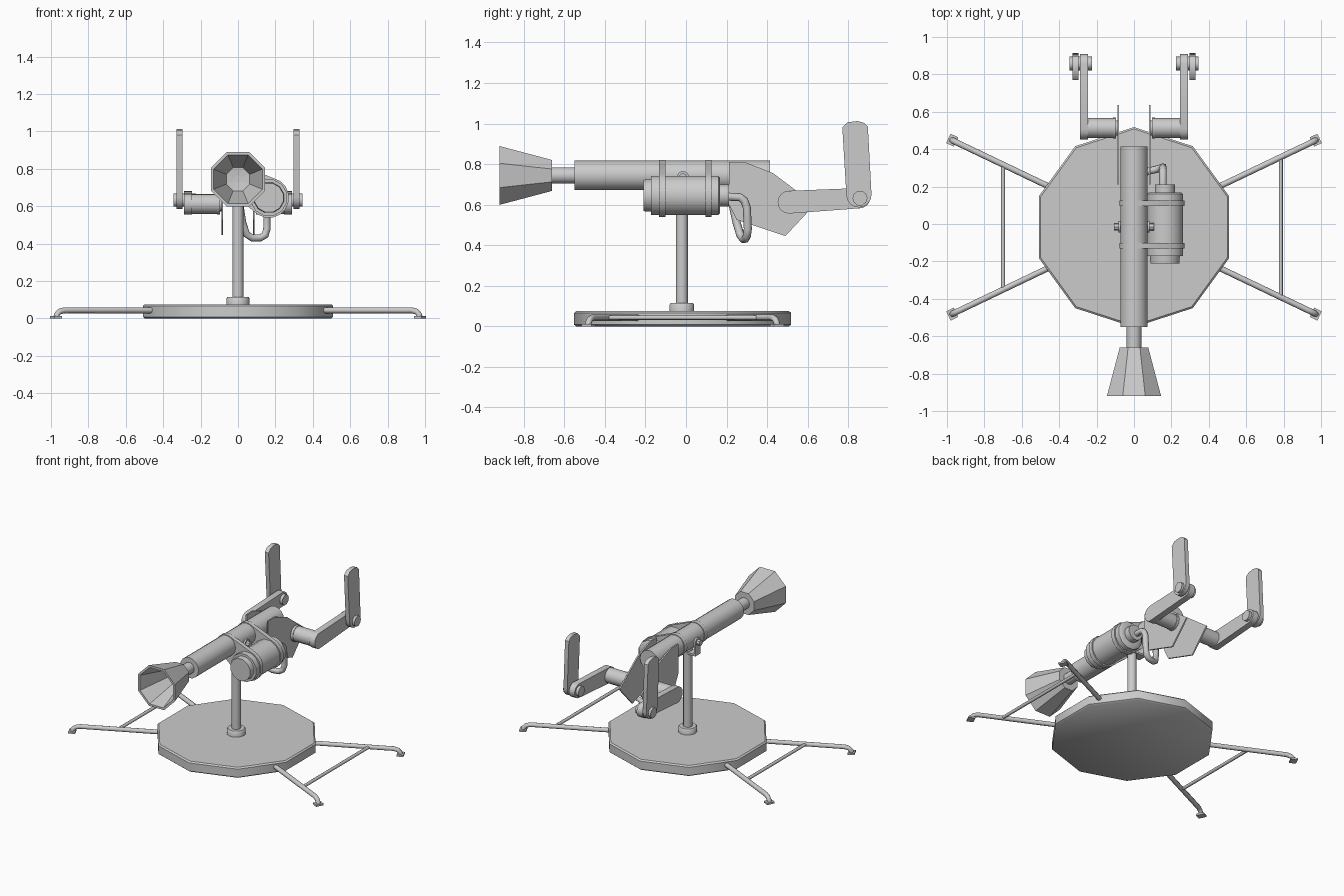
import bpy, bmesh
from math import pi, cos, sin, atan2
from mathutils import Vector

if "Cube" in bpy.data.objects:
    bpy.data.objects.remove(bpy.data.objects["Cube"])


def add_mesh(name, bm, smooth=True):
    bmesh.ops.recalc_face_normals(bm, faces=bm.faces)
    me = bpy.data.meshes.new(name)
    bm.to_mesh(me)
    bm.free()
    ob = bpy.data.objects.new(name, me)
    bpy.context.collection.objects.link(ob)
    if smooth:
        bpy.ops.object.select_all(action='DESELECT')
        bpy.context.view_layer.objects.active = ob
        ob.select_set(True)
        bpy.ops.object.shade_smooth_by_angle(angle=0.7)
    return ob


def lathe(name, axis, centre, profile, n=14, phase=0.0, smooth=True, closed=False):
    """Rings of (position along axis, radius) around an axis; capped unless closed."""
    bm = bmesh.new()
    k = 'xyz'.index(axis)
    rings = []
    for t, r in profile:
        ring = []
        for i in range(n):
            a = phase + 2 * pi * i / n
            p = Vector(centre)
            p[k] = t
            p[(k + 1) % 3] += r * cos(a)
            p[(k + 2) % 3] += r * sin(a)
            ring.append(bm.verts.new(p))
        rings.append(ring)
    pairs = list(zip(rings, rings[1:]))
    if closed:
        pairs.append((rings[-1], rings[0]))
    else:
        bm.faces.new(rings[0])
        bm.faces.new(rings[-1])
    for a, b in pairs:
        for i in range(n):
            j = (i + 1) % n
            bm.faces.new((a[i], a[j], b[j], b[i]))
    return add_mesh(name, bm, smooth)


def slab(name, pts, x0, x1):
    """Extrude a (y, z) outline along x."""
    bm = bmesh.new()
    f = bm.faces.new([bm.verts.new((x0, y, z)) for y, z in pts])
    new = bmesh.ops.extrude_face_region(bm, geom=[f])['geom']
    bmesh.ops.translate(bm, vec=(x1 - x0, 0, 0),
                        verts=[v for v in new if isinstance(v, bmesh.types.BMVert)])
    return add_mesh(name, bm)


def tube(name, pts, r):
    cu = bpy.data.curves.new(name, 'CURVE')
    cu.dimensions = '3D'
    cu.bevel_depth = r
    cu.bevel_resolution = 2
    cu.use_fill_caps = True
    sp = cu.splines.new('POLY')
    sp.points.add(len(pts) - 1)
    for q, p in zip(sp.points, pts):
        q.co = (*p, 1)
    ob = bpy.data.objects.new(name, cu)
    bpy.context.collection.objects.link(ob)
    bpy.ops.object.select_all(action='DESELECT')
    bpy.context.view_layer.objects.active = ob
    ob.select_set(True)
    bpy.ops.object.convert(target='MESH')
    bpy.ops.object.shade_smooth_by_angle(angle=0.9)


def box(name, loc, size, rot=0.0):
    bpy.ops.mesh.primitive_cube_add(size=1, location=loc, rotation=(0, 0, rot))
    ob = bpy.context.object
    ob.name = name
    ob.scale = size


def arc(cy, cz, r, a0, a1, n=8):
    return [(cy + r * cos(a0 + (a1 - a0) * i / n), cz + r * sin(a0 + (a1 - a0) * i / n))
            for i in range(n + 1)]


# Base disc, collar and post
YC = -0.017
lathe('base_disc', 'z', (0, YC, 0),
      [(0, 0.525), (0.008, 0.535), (0.066, 0.535), (0.075, 0.525)], 10, pi / 2)
lathe('post_collar', 'z', (0, -0.02, 0), [(0.07, 0.062), (0.108, 0.062), (0.115, 0.056)])
lathe('post', 'z', (0, -0.02, 0), [(0.07, 0.03), (0.70, 0.03)], 12)

# Splayed legs with bent ends and feet
for sx in (-1, 1):
    for sy in (-1, 1):
        tube('leg', [(sx * x, YC + sy * y, z) for x, y, z in (
            (0.44, 0.21, 0.043), (0.93, 0.444, 0.043), (0.955, 0.456, 0.036),
            (0.969, 0.463, 0.02), (0.972, 0.465, 0.004))], 0.016)
        box('foot', (sx * 0.972, YC + sy * 0.465, 0.006), (0.045, 0.055, 0.012),
            atan2(sy * 0.234, sx * 0.49))
for x, y in ((0.785, 0.375), (-0.70, 0.335)):
    tube('leg_crossbar', [(x, YC - y, 0.043), (x, YC + y, 0.043)], 0.011)

# Barrel, neck and hollow eight-sided flare
BZ = 0.744
lathe('barrel', 'y', (0, 0, BZ), [(-0.55, 0.073), (0.415, 0.073)], 16)
lathe('barrel_neck', 'y', (0, 0, BZ), [(-0.68, 0.04), (-0.54, 0.04)], 12)
k = 1 / cos(pi / 8)
lathe('muzzle_flare', 'y', (0, 0, BZ),
      [(-0.66, 0.076 * k), (-0.92, 0.145 * k), (-0.92, 0.13 * k), (-0.69, 0.062 * k),
       (-0.685, 0.02)], 8, pi / 8, smooth=False)

# Yoke holding the barrel on the post
for s in (-1, 1):
    slab('yoke_cheek', arc(-0.015, 0.735, 0.03, 0, pi) + [(-0.045, 0.645), (0.015, 0.645)],
         s * 0.072, s * 0.084)
    lathe('yoke_bolt', 'x', (0, -0.015, 0.735), [(s * 0.08, 0.02), (s * 0.108, 0.02)], 8)
box('yoke_bridge', (0, -0.015, 0.65), (0.168, 0.06, 0.014))

# Canister with stepped ends
CX, CZ = 0.165, 0.645
lathe('canister', 'y', (CX, 0, CZ),
      [(-0.21, 0.08), (-0.172, 0.083), (-0.172, 0.1), (0.16, 0.1), (0.168, 0.09),
       (0.168, 0.055), (0.212, 0.055)], 12, pi / 12)

# Straps hugging barrel and canister
for y in (-0.117, 0.11):
    bm = bmesh.new()
    for x, z, r in ((0, BZ, 0.078), (CX, CZ, 0.108)):
        for i in range(16):
            a = 2 * pi * (i + 0.5) / 16
            for d in (-0.015, 0.015):
                bm.verts.new((x + r * cos(a), y + d, z + r * sin(a)))
    res = bmesh.ops.convex_hull(bm, input=bm.verts)
    bmesh.ops.delete(bm, geom=[v for v in bm.verts if not v.link_faces], context='VERTS')
    add_mesh('strap', bm)

# Feed pipe looping from the canister under the barrel
tube('feed_pipe', [(0.155, 0.19, 0.64), (0.155, 0.265, 0.637), (0.155, 0.288, 0.62),
                   (0.155, 0.3, 0.585), (0.155, 0.305, 0.48), (0.145, 0.3, 0.445),
                   (0.118, 0.292, 0.43), (0.075, 0.282, 0.43), (0.045, 0.268, 0.45),
                   (0.025, 0.25, 0.51), (0.01, 0.23, 0.6), (0, 0.22, 0.69)], 0.02)

# Side plates, hubs, arms and grips, mirrored left and right
plate = [(0.212, 0.81), (0.29, 0.81), (0.43, 0.755), (0.635, 0.6), (0.49, 0.445),
         (0.25, 0.525), (0.212, 0.6)]
arm = arc(0.508, 0.612, 0.056, pi / 2, 3 * pi / 2) + arc(0.858, 0.632, 0.05, -pi / 2, pi / 2)
grip = arc(0.853, 0.648, 0.062, -pi, 0) + [(0.897, 0.985), (0.88, 1.003), (0.845, 1.012),
                                          (0.797, 1.006), (0.771, 0.98)]
for s, side in ((-1, 'left'), (1, 'right')):
    slab(side + '_plate', plate, s * 0.079, s * 0.089)
    lathe(side + '_hub', 'x', (0, 0.513, 0.612),
          [(s * 0.08, 0.04), (s * 0.095, 0.04), (s * 0.095, 0.057), (s * 0.113, 0.057),
           (s * 0.113, 0.053), (s * 0.26, 0.053)], 16)
    slab(side + '_arm', arm, s * 0.245, s * 0.29)
    slab(side + '_grip', grip, s * 0.298, s * 0.328)
    lathe(side + '_grip_bolt', 'x', (0, 0.858, 0.632),
          [(s * 0.225, 0.037), (s * 0.345, 0.037)], 10)
